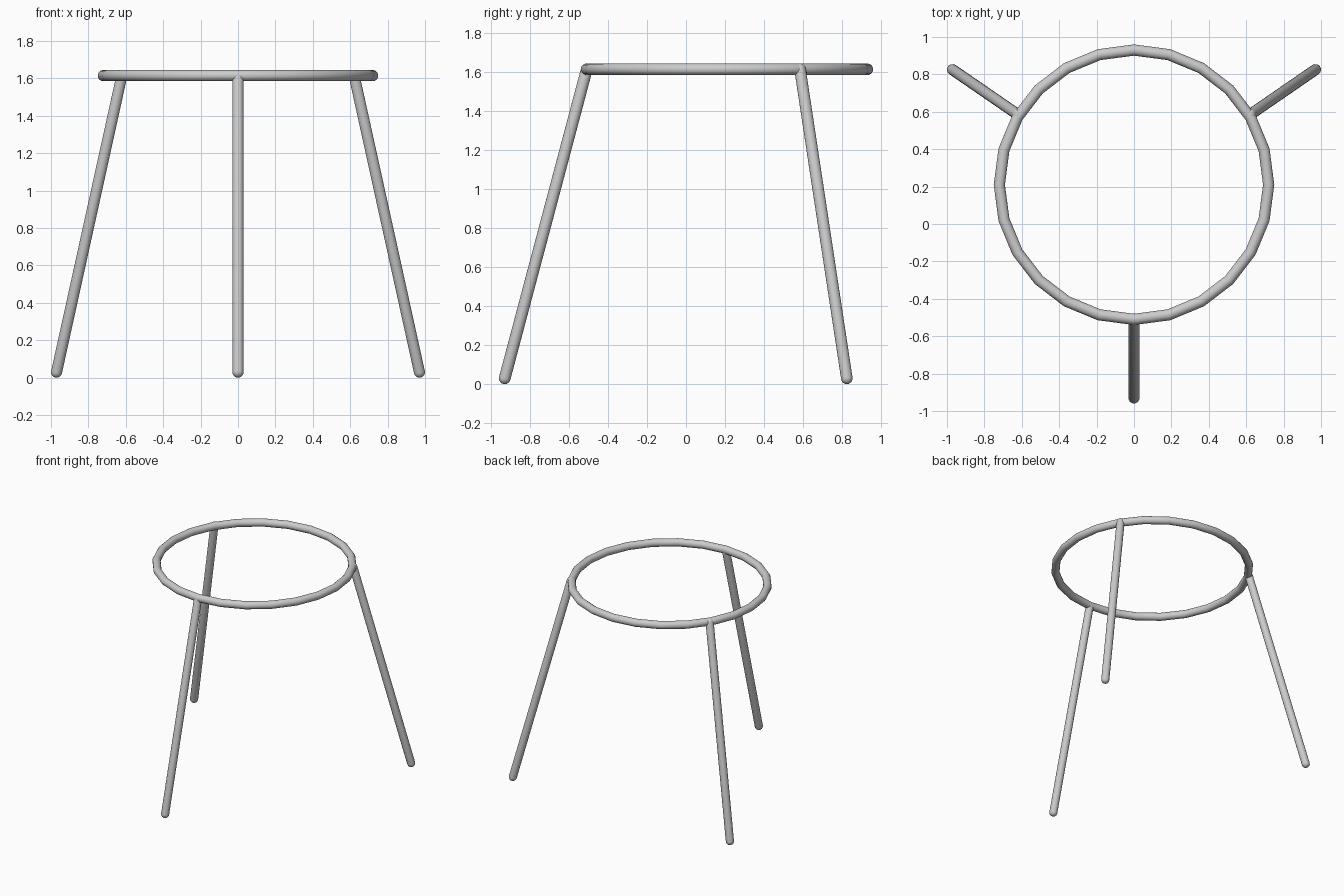
import bpy, bmesh
from mathutils import Vector

if "Cube" in bpy.data.objects:
    bpy.data.objects.remove(bpy.data.objects["Cube"])

R = 0.03          # tube radius
RING_Y, RING_Z = 0.21, 1.615


def smooth(obj):
    for p in obj.data.polygons:
        p.use_smooth = True


# Seat ring
bpy.ops.mesh.primitive_torus_add(major_segments=24, minor_segments=16,
                                 major_radius=0.72, minor_radius=R,
                                 location=(0, RING_Y, RING_Z))
ring = bpy.context.object
ring.name = "seat_ring"
smooth(ring)


# Round-ended rod: a sphere whose upper half is pulled along the axis
def rod(name, foot, head):
    foot, head = Vector(foot), Vector(head)
    axis = head - foot
    bm = bmesh.new()
    bmesh.ops.create_uvsphere(bm, u_segments=16, v_segments=10, radius=R)
    bmesh.ops.bisect_plane(bm, geom=bm.verts[:] + bm.edges[:] + bm.faces[:],
                           plane_co=(0, 0, 0.001), plane_no=(0, 0, 1))
    for v in bm.verts:
        if v.co.z > 0.0005:
            v.co.z += axis.length
    mesh = bpy.data.meshes.new(name)
    bm.to_mesh(mesh)
    bm.free()
    obj = bpy.data.objects.new(name, mesh)
    obj.location = foot
    obj.rotation_euler = axis.to_track_quat('Z', 'Y').to_euler()
    bpy.context.collection.objects.link(obj)
    smooth(obj)


# Splayed legs
rod("front_leg", (0, -0.93, R), (0, -0.509, RING_Z))
for side, s in (("left", -1), ("right", 1)):
    rod(f"back_{side}_leg", (s * 0.97, 0.825, R), (s * 0.621, 0.585, RING_Z))
